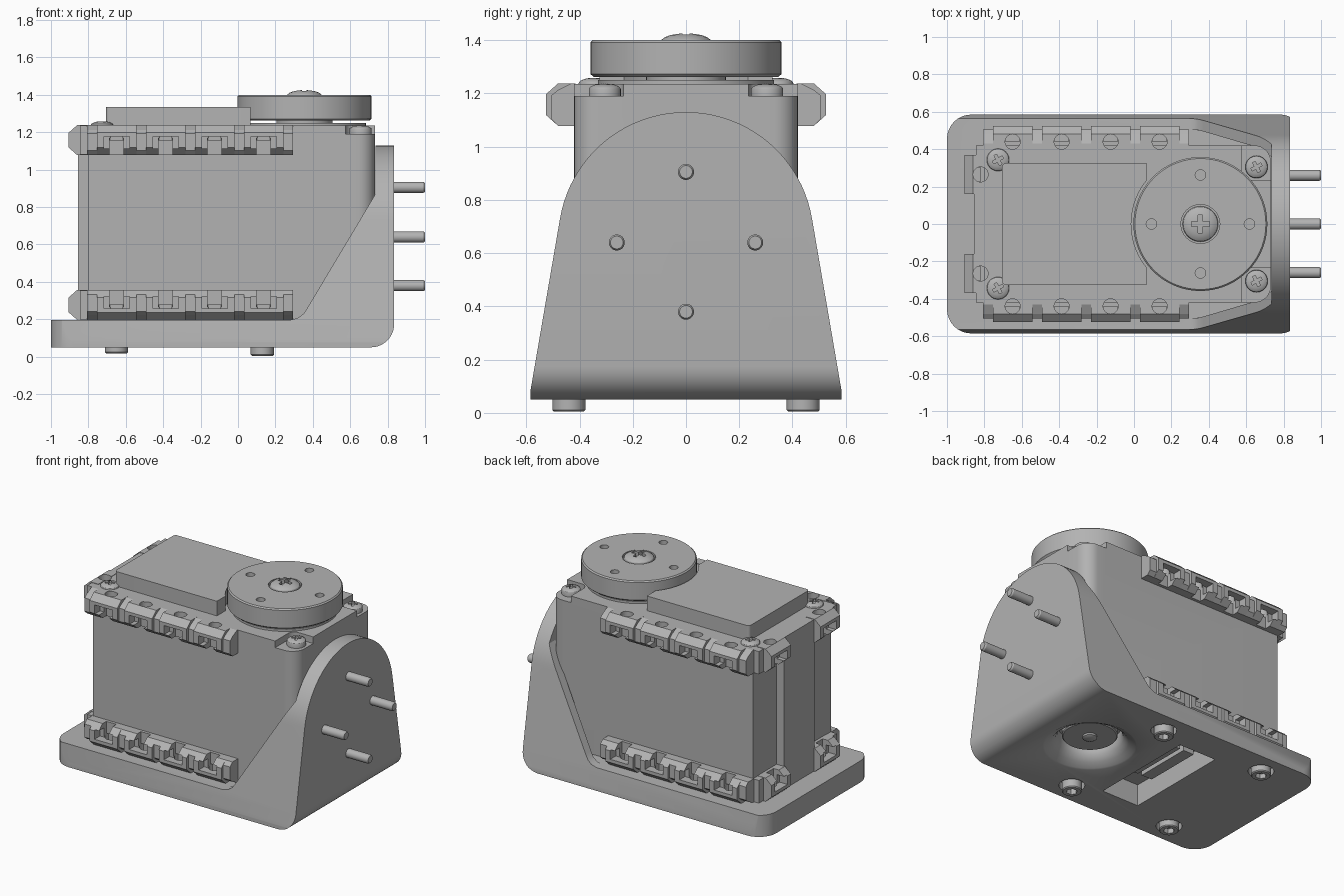
import bpy, bmesh
from math import pi, sin, cos, radians
from mathutils import Matrix

if "Cube" in bpy.data.objects:
    bpy.data.objects.remove(bpy.data.objects["Cube"], do_unlink=True)

grey = bpy.data.materials.new("plain grey")
grey.use_nodes = True
grey.diffuse_color = (0.45, 0.45, 0.45, 1)
grey.node_tree.nodes["Principled BSDF"].inputs["Base Color"].default_value = grey.diffuse_color


def finish(name, bm):
    bmesh.ops.recalc_face_normals(bm, faces=bm.faces)
    mesh = bpy.data.meshes.new(name)
    bm.to_mesh(mesh)
    bm.free()
    mesh.materials.append(grey)
    ob = bpy.data.objects.new(name, mesh)
    bpy.context.collection.objects.link(ob)
    return ob


def activate(ob):
    bpy.ops.object.select_all(action='DESELECT')
    ob.select_set(True)
    bpy.context.view_layer.objects.active = ob


def smooth(ob):
    activate(ob)
    bpy.ops.object.shade_smooth_by_angle(angle=radians(30))
    return ob


def prism(name, pts, lo, hi, axis):
    """Extrude a 2D outline along an axis."""
    place = {'x': lambda a, b, d: (d, a, b), 'y': lambda a, b, d: (a, d, b),
             'z': lambda a, b, d: (a, b, d)}[axis]
    bm = bmesh.new()
    ends = [[bm.verts.new(place(a, b, d)) for a, b in pts] for d in (lo, hi)]
    for ring in ends:
        bm.faces.new(ring)
    for i in range(len(pts)):
        j = (i + 1) % len(pts)
        bm.faces.new((ends[0][i], ends[0][j], ends[1][j], ends[1][i]))
    return finish(name, bm)


def box(name, x, y, z, pick=None, radius=0):
    """Box from ranges; upright edges chosen by pick are rounded."""
    ob = prism(name, [(x[0], y[0]), (x[1], y[0]), (x[1], y[1]), (x[0], y[1])], z[0], z[1], 'z')
    if pick:
        bm = bmesh.new()
        bm.from_mesh(ob.data)
        edges = [e for e in bm.edges if abs(e.verts[0].co.z - e.verts[1].co.z) > 1e-4
                 and pick(e.verts[0].co)]
        bmesh.ops.bevel(bm, geom=edges, offset=radius, segments=8, profile=0.5, affect='EDGES')
        bm.to_mesh(ob.data)
        bm.free()
    return ob


def lathe(name, profile, at=(0, 0, 0), n=48):
    """Turn (radius, height) pairs around z; both ends are capped."""
    bm = bmesh.new()
    rings = [[bm.verts.new((r * cos(2 * pi * i / n), r * sin(2 * pi * i / n), z))
              for i in range(n)] for r, z in profile]
    for a, b in zip(rings, rings[1:]):
        for i in range(n):
            j = (i + 1) % n
            bm.faces.new((a[i], a[j], b[j], b[i]))
    bm.faces.new(rings[0])
    bm.faces.new(rings[-1])
    ob = finish(name, bm)
    ob.data.transform(Matrix.Translation(at))
    return ob


def rod(name, r, lo, hi, x=0, y=0, n=32):
    return lathe(name, [(r, lo), (r, hi)], (x, y, 0), n)


def boolean(ob, cutters, op='DIFFERENCE'):
    for c in cutters:
        c.hide_render = True
        m = ob.modifiers.new("cut", 'BOOLEAN')
        m.operation, m.solver, m.object = op, 'EXACT', c
        activate(ob)
        bpy.ops.object.modifier_apply(modifier=m.name)
        bpy.data.objects.remove(c, do_unlink=True)
    return ob


def copy(ob, name, loc, rot=(0, 0, 0), scale=1):
    c = bpy.data.objects.new(name, ob.data)
    c.location, c.rotation_euler, c.scale = loc, rot, (scale,) * 3
    bpy.context.collection.objects.link(c)


def arch(inset, z0):
    """Tapered outline with a round top."""
    half = 0.59 - 0.162 * (z0 - 0.05) - inset
    arc = [radians(9 + 162 * i / 40) for i in range(41)]
    r = 0.48 - inset
    return [(-half, z0), (half, z0)] + [(r * cos(a), 0.65 + r * sin(a)) for a in arc]


SIDES = (-1, 1)
AXIS_X = 0.355
BOLTS = [(x, 0.44 * s) for x in (-0.65, 0.13) for s in SIDES]
STUDS = [(0, 0.905), (0, 0.38), (-0.26, 0.64), (0.26, 0.64)]

# Bracket: side profile trimmed by the arch, then hollowed
heel = [(0.71 + 0.125 * sin(radians(9 * i)), 0.175 - 0.125 * cos(radians(9 * i))) for i in range(11)]
bracket = prism("bracket", [(-1, 0.05)] + heel + [(0.835, 1.2), (0.735, 1.2), (0.735, 0.87),
                (0.37, 0.26), (0.35, 0.23), (0.32, 0.207), (0.28, 0.197), (-1, 0.197)], -0.7, 0.7, 'y')
boolean(bracket, [prism("outer_trim", arch(0, 0.04), -1.2, 1.2, 'x'),
                  box("corner_trim", (-1, 1.2), (-0.585, 0.585), (-0.1, 1.5), lambda v: v.x < 0, 0.13)],
        'INTERSECT')
cuts = [prism("cavity", arch(0.06, 0.197), -1.2, 0.735, 'x'),
        lathe("idler_hole", [(0.31, 0.04), (0.28, 0.055), (0.24, 0.075), (0.21, 0.11),
                             (0.2, 0.14), (0.2, 0.3)], (AXIS_X, 0, 0)),
        box("cable_slot", (-0.34, -0.06), (-0.37, 0.37), (0, 0.3))]
cuts += [rod("counterbore", 0.08, 0, 0.1, x, y) for x, y in BOLTS]
for y, z in STUDS:
    hole = rod("stud_hole", 0.04, 0.79, 0.9)
    hole.data.transform(Matrix.Translation((0, y, z)) @ Matrix.Rotation(pi / 2, 4, 'Y')
                        @ Matrix.Scale(-1, 4, (0, 0, 1)))
    hole.data.flip_normals()
    cuts.append(hole)
smooth(boolean(bracket, cuts))

# Servo case with screw pockets and flange holes
case = box("servo_case", (-0.8, 0.733), (-0.42, 0.42), (0.198, 1.235), lambda v: v.x > 0, 0.09)
cuts = [box("screw_pocket", (0.575, 0.9), sorted((0.235 * s, 0.6 * s)), (1.19, 1.4),
            lambda v: v.x < 0.6, 0.05) for s in SIDES]
CELLS = [-0.649 + 0.262 * i for i in range(4)]
cuts += [rod("flange_hole", 0.04, 1.18, 1.3, x, 0.44 * s) for x in CELLS for s in SIDES]
cuts += [rod("flange_hole", 0.04, 1.18, 1.3, -0.82, 0.265 * s) for s in SIDES]
smooth(boolean(case, cuts))
box("end_panel", (-0.855, -0.79), (-0.165, 0.165), (0.2, 1.235))
for s in SIDES:
    box("end_rib", (-0.845, -0.79), sorted((0.37 * s, 0.42 * s)), (1.08, 1.235))
    box("end_rib_low", (-0.845, -0.79), sorted((0.37 * s, 0.42 * s)), (0.2, 0.355))

# Mounting flange pieces: nut cells and the recessed ribs between them
cell = prism("flange_cell", [(-0.005, -0.08), (0.06, -0.08), (0.105, -0.04), (0.105, 0.04),
                             (0.06, 0.08), (-0.005, 0.08)], -0.105, 0.105, 'x')
boolean(cell, [box("nut_pocket", (-0.068, 0.068), (0.045, 0.2), (-0.045, 0.018)),
               box("nut_slot", (-0.038, 0.038), (0.02, 0.2), (-0.2, 0.01)),
               rod("hole", 0.04, 0.0, 0.2, 0, 0.02)])
rib = prism("flange_rib", [(0, -0.08), (0.06, -0.08), (0.085, -0.055), (0.085, 0.035),
                           (0.06, 0.055), (0.01, 0.08), (0, 0.08)], -0.026, 0.026, 'x')
for z, flip in ((1.158, 0), (0.277, pi)):
    for s in SIDES:
        turn = 0 if s > 0 else pi
        for x in CELLS:
            copy(cell, "side_flange_cell", (x, 0.42 * s, z), (0, flip, turn))
        for i in range(5):
            copy(rib, "side_flange_rib", (-0.78 + 0.262 * i, 0.42 * s, z), (0, flip, turn))
        copy(cell, "end_flange_cell", (-0.8, 0.265 * s, z), (0, flip, pi / 2))
for ob in (cell, rib):
    bpy.data.objects.remove(ob, do_unlink=True)

# Raised lid, cut away around the horn
lid = box("lid", (-0.705, 0.068), (-0.325, 0.325), (1.22, 1.335), lambda v: v.x < 0, 0.02)
smooth(boolean(lid, [rod("lid_cut", 0.37, 1.1, 1.5, AXIS_X, 0, 64)]))

# Output horn with four holes and a hub
smooth(lathe("horn_hub", [(0.33, 1.22), (0.33, 1.25), (0.15, 1.25), (0.15, 1.28)], (AXIS_X, 0, 0)))
horn = lathe("horn", [(0.347, 1.262), (0.358, 1.272), (0.358, 1.392), (0.35, 1.4)], (AXIS_X, 0, 0), 72)
cuts = [rod("horn_hole", 0.028, 1.3, 1.5, AXIS_X + 0.262 * cos(a), 0.262 * sin(a), 24)
        for a in (0, pi / 2, pi, 3 * pi / 2)]
cuts.append(rod("screw_seat", 0.104, 1.385, 1.5, AXIS_X))
smooth(boolean(horn, cuts))

# Cross-head screws
screw = lathe("screw", [(1, -0.4), (1, 0.05)] + [(cos(a), 0.05 + 0.35 * sin(a))
              for a in (0.3, 0.6, 0.9, 1.2, 1.5)], n=40)
boolean(screw, [box("slot_a", (-0.5, 0.5), (-0.13, 0.13), (0.08, 1)),
                box("slot_b", (-0.13, 0.13), (-0.5, 0.5), (0.08, 1))])
smooth(screw)
copy(screw, "horn_screw", (AXIS_X, 0, 1.388), scale=0.095)
for s in SIDES:
    copy(screw, "front_case_screw", (0.655, 0.305 * s, 1.213), (0, 0, 0.5), 0.06)
    copy(screw, "rear_case_screw", (-0.727, 0.343 * s, 1.235), (0, 0, 0.5), 0.06)
bpy.data.objects.remove(screw, do_unlink=True)

# Socket bolts under the base
for x, y in BOLTS:
    low = 0.018 if x < 0 else 0.005
    bolt = lathe("base_bolt", [(0.056, low), (0.062, low + 0.006), (0.062, 0.12)], (x, y, 0), 32)
    smooth(boolean(bolt, [rod("hex", 0.035, -0.1, 0.05, x, y, 6)]))

# Idler disc seen through the base hole
smooth(lathe("idler_disc", [(0.165, 0.12), (0.172, 0.127), (0.172, 0.21)], (AXIS_X, 0, 0)))
smooth(lathe("idler_screw", [(0.03, 0.1), (0.045, 0.108), (0.045, 0.13)], (AXIS_X, 0, 0)))
for x in (-0.27, -0.16):
    box("cable_socket", (x - 0.04, x + 0.04), (-0.2, 0.2), (0.15, 0.21))

# Studs through the upright wall
for y, z in STUDS:
    stud = lathe("wall_stud", [(0.03, 0.74), (0.03, 0.99), (0.024, 1.0)], n=28)
    stud.data.transform(Matrix.Translation((0, y, z)) @ Matrix.Rotation(pi / 2, 4, 'Y'))
    smooth(stud)
